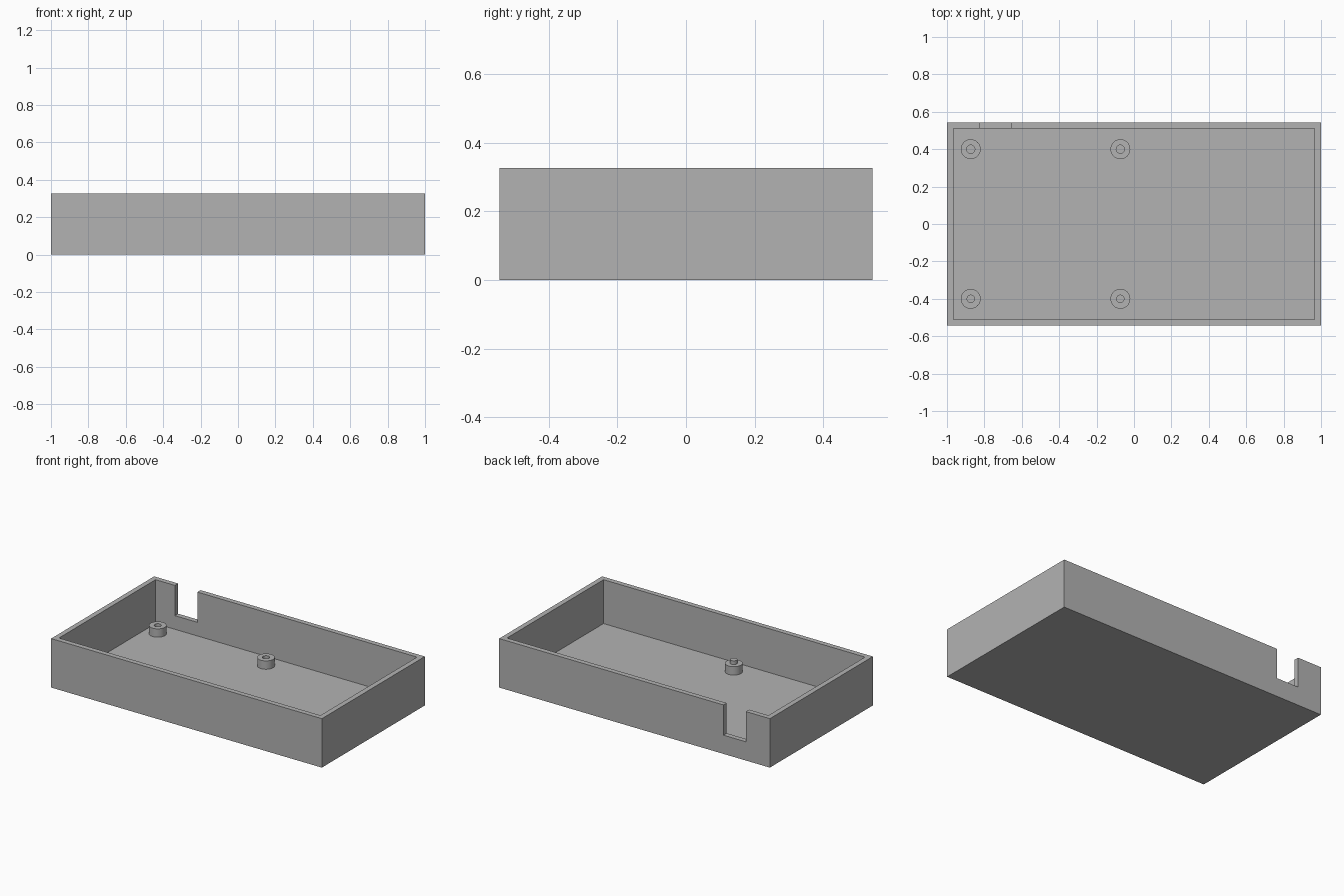
import bpy
import bmesh
import math
from mathutils import Matrix, Vector

if "Cube" in bpy.data.objects:
    bpy.data.objects.remove(bpy.data.objects["Cube"], do_unlink=True)

LENGTH, DEPTH, HEIGHT = 2.0, 1.087, 0.327
WALL, FLOOR = 0.034, 0.034
POST_TOP, POST_R, CORE_R, PEG = 0.09, 0.053, 0.022, 0.025

grey = bpy.data.materials.new("plain grey")
grey.use_nodes = True
colour = (0.45, 0.45, 0.45, 1)
grey.diffuse_color = colour
grey.node_tree.nodes["Principled BSDF"].inputs["Base Color"].default_value = colour


def finish(name, bm):
    bmesh.ops.recalc_face_normals(bm, faces=bm.faces)
    mesh = bpy.data.meshes.new(name)
    bm.to_mesh(mesh)
    bm.free()
    mesh.materials.append(grey)
    obj = bpy.data.objects.new(name, mesh)
    bpy.context.collection.objects.link(obj)
    return obj


def block(name, low, high):
    low, high = Vector(low), Vector(high)
    bm = bmesh.new()
    bmesh.ops.create_cube(bm, size=1, matrix=Matrix.Translation((low + high) / 2)
                          @ Matrix.Diagonal((*(high - low), 1)))
    return finish(name, bm)


def select_only(obj):
    bpy.ops.object.select_all(action='DESELECT')
    obj.select_set(True)
    bpy.context.view_layer.objects.active = obj


def cut(obj, cutter):
    cutter.hide_render = True
    mod = obj.modifiers.new("cut", 'BOOLEAN')
    mod.operation = 'DIFFERENCE'
    mod.solver = 'EXACT'
    mod.object = cutter
    select_only(obj)
    bpy.ops.object.modifier_apply(modifier=mod.name)
    bpy.data.objects.remove(cutter, do_unlink=True)


def lathe(name, profile, x, y):
    bm = bmesh.new()
    verts = [bm.verts.new((r, 0, z)) for r, z in profile]
    edges = [bm.edges.new(pair) for pair in zip(verts, verts[1:])]
    bmesh.ops.spin(bm, geom=verts + edges, cent=(0, 0, 0), axis=(0, 0, 1),
                   angle=math.tau, steps=40)
    bmesh.ops.remove_doubles(bm, verts=bm.verts, dist=0.0001)
    obj = finish(name, bm)
    obj.location = (x, y, 0)
    select_only(obj)
    bpy.ops.object.shade_smooth_by_angle(angle=math.radians(30))


# Open tray with a slot in the back wall
hx, hy = LENGTH / 2, DEPTH / 2
tray = block("tray", (-hx, -hy, 0), (hx, hy, HEIGHT))
cut(tray, block("cavity", (WALL - hx, WALL - hy, FLOOR), (hx - WALL, hy - WALL, 1)))
cut(tray, block("cable_slot", (-0.823, hy - 2 * WALL, 0.125), (-0.657, hy + WALL, 1)))

# Mounting posts: hollow at the back, pegged at the front
rim = [(CORE_R, POST_TOP), (POST_R, POST_TOP), (POST_R, FLOOR)]
hollow = [(CORE_R, FLOOR)] + rim
pegged = [(0, POST_TOP + PEG), (CORE_R, POST_TOP + PEG)] + rim
for side, x in (("right", -0.873), ("middle", -0.073)):
    lathe("back_" + side + "_post", hollow, x, 0.4)
    lathe("front_" + side + "_post", pegged, x, -0.4)
